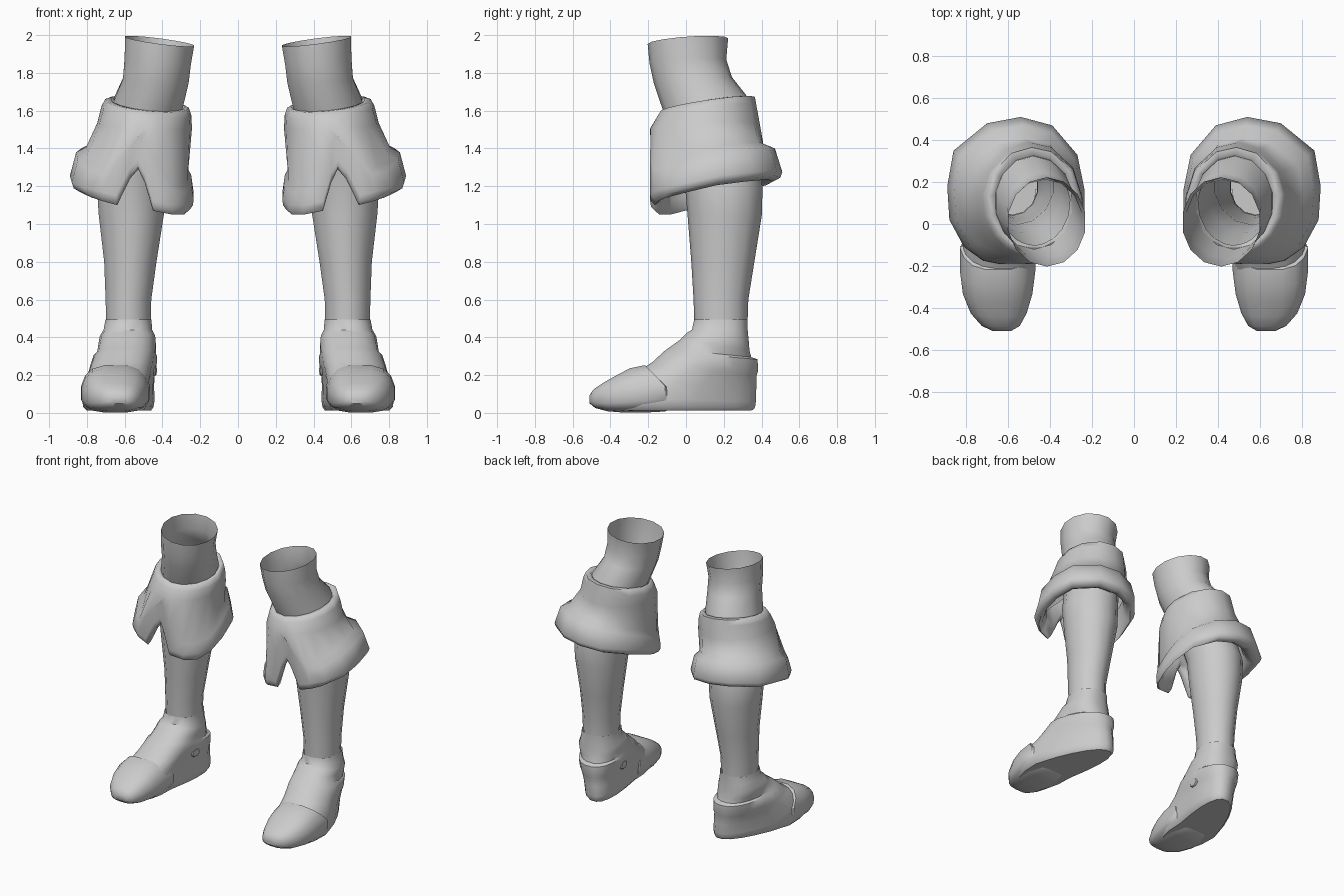
import bpy, bmesh, math

grey = bpy.data.materials.new("plain_grey")
grey.diffuse_color = (0.6, 0.6, 0.6, 1)


def power(v, e):
    return math.copysign(abs(v) ** e, v)


def loft(name, rings, cap_start=False, cap_end=False, angle=45):
    """Skin a list of closed rings and mirror the part to the other leg."""
    bm = bmesh.new()
    loops = [[bm.verts.new(p) for p in r] for r in rings]
    n = len(loops[0])
    for a, b in zip(loops, loops[1:]):
        for i in range(n):
            j = (i + 1) % n
            bm.faces.new((a[i], a[j], b[j], b[i]))
    if cap_start:
        bm.faces.new(loops[0])
    if cap_end:
        bm.faces.new(loops[-1])
    bmesh.ops.recalc_face_normals(bm, faces=bm.faces)
    mesh = bpy.data.meshes.new(name)
    bm.to_mesh(mesh)
    bm.free()
    mesh.materials.append(grey)
    ob = bpy.data.objects.new(name, mesh)
    bpy.context.collection.objects.link(ob)
    bpy.ops.object.select_all(action='DESELECT')
    ob.select_set(True)
    bpy.context.view_layer.objects.active = ob
    bpy.ops.object.shade_smooth_by_angle(angle=math.radians(angle))
    ob.modifiers.new("other_leg", 'MIRROR')
    return ob


def turn(n):
    return [2 * math.pi * (i + 0.5) / n for i in range(n)]


# Leg tube from the open thigh down to the ankle:
# centre x, centre y, half width, half depth, z, tilt along x, tilt along y
leg = [
    (.415, .01, .187, .213, 1.968, .13, .07),
    (.425, .01, .180, .203, 1.86, .08, .05),
    (.435, .037, .178, .207, 1.76, .06, .08),
    (.475, .10, .187, .222, 1.64, .10, .17),
    (.52, .16, .178, .205, 1.40, 0, .1),
    (.565, .20, .187, .205, 1.20, 0, 0),
    (.565, .205, .177, .197, 1.05, 0, 0),
    (.57, .195, .142, .167, .80, 0, 0),
    (.58, .185, .124, .145, .60, 0, 0),
    (.58, .185, .121, .141, .48, 0, 0),
]
rings = []
for cx, cy, hx, hy, z, tx, ty in leg:
    ring = []
    for a in turn(14):
        dx, dy = hx * math.cos(a), hy * math.sin(a)
        ring.append((cx + dx, cy + dy, z + tx * dx + ty * dy))
    rings.append(ring)
loft("leg", rings)

# Flared cuff, going round from the front notch:
# rim x, rim y, bottom height, height of the trim's upper crease
rim = [
    (.53, -.18, 1.29, 1.46), (.575, -.188, 1.24, 1.41), (.645, -.19, 1.10, 1.35),
    (.72, -.175, 1.12, 1.28),
    (.81, -.11, 1.14, 1.30), (.88, .02, 1.17, 1.36), (.89, .18, 1.205, 1.40),
    (.86, .35, 1.225, 1.42), (.70, .48, 1.235, 1.43), (.54, .51, 1.225, 1.42),
    (.39, .47, 1.205, 1.39), (.27, .33, 1.17, 1.34), (.235, .16, 1.12, 1.28),
    (.235, .04, 1.08, 1.22), (.272, -.085, 1.05, 1.19), (.345, -.165, 1.05, 1.20),
    (.45, -.19, 1.07, 1.34), (.495, -.188, 1.22, 1.42),
]


def cuff_round(cx, cy, hx, hy, z, tx=0, ty=0):
    ring = []
    for x, y, _, _ in rim:
        a = math.atan2((y - .14) / .34, (x - .53) / .33)
        dx, dy = hx * math.cos(a), hy * math.sin(a)
        ring.append((cx + dx, cy + dy, z + tx * dx + ty * dy))
    return ring


def cuff_rim(scale, height, inset=0):
    """Rim outline drawn inwards; the flat front only moves back by inset."""
    ring = []
    for x, y, b, c in rim:
        if y < -.15:
            p = (.45 + (x - .45) * (scale * .3 + .7), y + inset)
        else:
            p = (.42 + (x - .42) * scale, -.05 + (y + .05) * scale)
        ring.append((*p, height(b, c)))
    return ring


loft("cuff", [
    cuff_round(.475, .105, .17, .205, 1.60, .1, .15),
    cuff_round(.477, .11, .195, .225, 1.637, .1, .16),
    cuff_round(.482, .115, .222, .25, 1.635, .1, .15),
    cuff_round(.485, .11, .238, .262, 1.60, .1, .12),
    cuff_round(.495, .10, .252, .290, 1.52, .05, .05),
    cuff_rim(.82, lambda b, c: c + .005),
    cuff_rim(.93, lambda b, c: c - .02),
    cuff_rim(1.0, lambda b, c: b + .05),
    cuff_rim(.98, lambda b, c: b + .02, .005),
    cuff_rim(.91, lambda b, c: b, .025),
    cuff_rim(.84, lambda b, c: b + .02, .06),
    cuff_rim(.79, lambda b, c: b + .07, .075),
    cuff_rim(.75, lambda b, c: c, .06),
], angle=70)

# Shoe body, from the ankle opening to the sole:
# front y, front z, back y, back z, centre x, half width, outward turn, heel taper
shoe = [
    (.042, .495, .328, .495, .58, .123, 0, 0),
    (.03, .44, .328, .44, .583, .130, 0, 0),
    (.005, .425, .334, .38, .585, .148, 0, 0),
    (-.03, .39, .338, .33, .585, .152, .05, .05),
    (-.10, .34, .348, .295, .588, .152, .10, .08),
    (-.12, .325, .382, .283, .592, .162, .14, .10),
    (-.18, .27, .384, .22, .602, .166, .19, .14),
    (-.21, .25, .376, .195, .608, .163, .21, .17),
    (-.36, .17, .376, .13, .627, .167, .25, .2),
    (-.43, .08, .374, .06, .635, .169, .27, .2),
    (-.42, .035, .37, .03, .635, .164, .27, .2),
    (-.40, .012, .358, .014, .632, .148, .27, .2),
]
rings = []
for yf, zf, yb, zb, cx, hw, out, taper in shoe:
    ring = []
    for a in turn(20):
        c, s = power(math.cos(a), .85), power(math.sin(a), .85)
        dy = (yb - yf) / 2 * s
        ring.append((cx + hw * c * (1 - taper * s) - out * max(dy, -.06),
                     (yf + yb) / 2 + dy, zf + (zb - zf) * (s + 1) / 2))
    rings.append(ring)
loft("shoe", rings, cap_end=True)

# Small fastening on the inner side of the heel band
rings = []
for x, r in ((.475, 1), (.45, 1), (.434, .75)):
    rings.append([(x - .12 * (.05 * r * math.cos(a)), .12 + .05 * r * math.cos(a),
                   .225 + .035 * r * math.sin(a)) for a in turn(8)])
loft("strap_fastening", rings, cap_start=True, cap_end=True)

# Rounded toe cap with a slanted back edge:
# y, centre x, half width, bottom z, top z, slant
toe = [
    (-.20, .648, .165, .02, .235, 1.0),
    (-.22, .648, .185, .006, .255, 1.0),
    (-.30, .65, .182, .0, .238, .7),
    (-.37, .65, .168, .0, .20, .4),
    (-.44, .645, .135, .008, .16, .2),
    (-.49, .635, .092, .025, .125, .1),
    (-.51, .63, .045, .05, .095, 0),
]
rings = []
for y, cx, hw, zb, zt, slant in toe:
    zc = zb + .38 * (zt - zb)
    ring = []
    for a in turn(16):
        c, s = power(math.cos(a), .72), power(math.sin(a), .8)
        z = zc + s * ((zt - zc) if s > 0 else (zc - zb))
        ring.append((cx + hw * c, y + slant * min(zt - z, .11), z))
    rings.append(ring)
loft("toe_cap", rings, cap_end=True)
